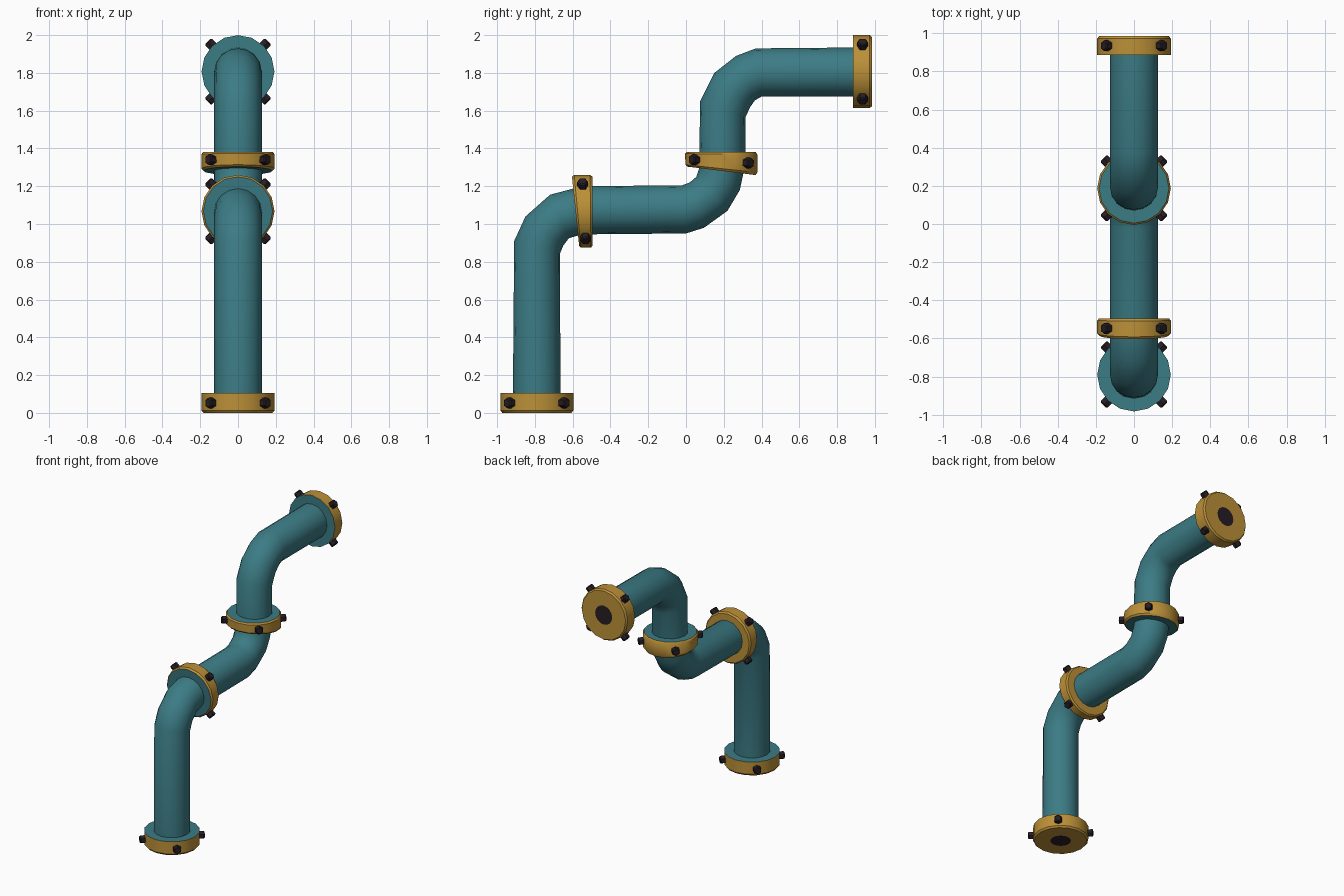
import bpy, bmesh, math
from mathutils import Vector

if "Cube" in bpy.data.objects:
    bpy.data.objects.remove(bpy.data.objects["Cube"])

SIDES = 16
PIPE_R, FLANGE_R = 0.126, 0.193


def material(name, rgb):
    m = bpy.data.materials.new(name)
    m.diffuse_color = (*rgb, 1)
    m.use_nodes = True
    m.node_tree.nodes["Principled BSDF"].inputs["Base Color"].default_value = m.diffuse_color
    return m


TEAL = material("teal paint", (0.045, 0.20, 0.235))
GOLD = material("brass", (0.50, 0.28, 0.04))
DARK = material("dark iron", (0.02, 0.013, 0.019))
MATS = [TEAL, GOLD, DARK]


def finish(bm, name, angle=35):
    bmesh.ops.recalc_face_normals(bm, faces=bm.faces)
    me = bpy.data.meshes.new(name)
    bm.to_mesh(me)
    bm.free()
    for m in MATS:
        me.materials.append(m)
    ob = bpy.data.objects.new(name, me)
    bpy.context.collection.objects.link(ob)
    bpy.ops.object.select_all(action='DESELECT')
    ob.select_set(True)
    bpy.context.view_layer.objects.active = ob
    bpy.ops.object.shade_smooth_by_angle(angle=math.radians(angle))
    return ob


def on_ring(a, b, r, t, s=1.0):
    """Point on a ring that spans the (y, z) points a and b, with x radius r."""
    a, b = Vector((0, *a)), Vector((0, *b))
    return (a + b) / 2 + s * ((a - b) / 2 * math.cos(t) + Vector((r * math.sin(t), 0, 0)))


def ring(bm, a, b, r, s=1.0):
    return [bm.verts.new(on_ring(a, b, r, math.tau * i / SIDES, s)) for i in range(SIDES)]


def skin(bm, rings, mats):
    for r0, r1, m in zip(rings, rings[1:], mats):
        for i in range(SIDES):
            j = (i + 1) % SIDES
            bm.faces.new((r0[i], r0[j], r1[j], r1[i])).material_index = m


def mix(p, q, t):
    return tuple(u + (v - u) * t for u, v in zip(p, q))


# Pipe: each section is given by its two edge points in the y-z plane
sections = [
    ((-0.917, 0.05), (-0.665, 0.05)), ((-0.91, 0.91), (-0.667, 0.845)),
    ((-0.85, 1.04), (-0.65, 0.885)), ((-0.72, 1.155), (-0.62, 0.925)),
    ((-0.55, 1.20), (-0.55, 0.945)), ((-0.02, 1.205), (0.0, 0.95)),
    ((0.02, 1.22), (0.095, 0.98)), ((0.055, 1.25), (0.22, 1.07)),
    ((0.068, 1.29), (0.285, 1.18)), ((0.07, 1.34), (0.315, 1.32)),
    ((0.075, 1.65), (0.315, 1.565)), ((0.15, 1.80), (0.34, 1.62)),
    ((0.265, 1.89), (0.365, 1.655)), ((0.37, 1.93), (0.40, 1.675)),
    ((0.93, 1.935), (0.93, 1.675)),
]
bm = bmesh.new()
rings = [ring(bm, a, b, PIPE_R) for a, b in sections]
skin(bm, rings, [0] * len(rings))
bm.faces.new(rings[0])
bm.faces.new(rings[-1])
finish(bm, "pipe", 40)


def flange(name, a0, b0, a1, b1, chamfer0, face1, open_end):
    """Collar from ring 0 (teal face) to ring 1, with four bolts round the rim."""
    bm = bmesh.new()
    rings, mats = [], []
    if chamfer0:
        rings.append(ring(bm, a0, b0, FLANGE_R, 0.95))
        rings.append(ring(bm, mix(a0, a1, 0.12), mix(b0, b1, 0.12), FLANGE_R))
        mats.append(1)
    else:
        rings.append(ring(bm, a0, b0, FLANGE_R))
    rings.append(ring(bm, mix(a1, a0, 0.12), mix(b1, b0, 0.12), FLANGE_R))
    rings.append(ring(bm, a1, b1, FLANGE_R, 0.95))
    mats += [1, 1]
    if open_end:  # dark bore in the end face
        rings.append(ring(bm, a1, b1, FLANGE_R, 0.37))
        mats.append(1)
    skin(bm, rings, mats)
    bm.faces.new(rings[0]).material_index = 0
    bm.faces.new(rings[-1]).material_index = 2 if open_end else face1
    finish(bm, name)

    # Hexagonal bolts
    am, bmid = mix(a0, a1, 0.5), mix(b0, b1, 0.5)
    bolts = bmesh.new()
    for k in range(4):
        t = math.radians(45 + 90 * k)
        p = on_ring(am, bmid, FLANGE_R, t, 0.93)
        q = on_ring(am, bmid, FLANGE_R, t, 1.17)
        d = (q - p).normalized()
        u = Vector((0, am[0] - bmid[0], am[1] - bmid[1])).cross(Vector((1, 0, 0))).normalized()
        v = d.cross(u).normalized()
        loops = []
        for c, r in ((p, 0.029), (q - d * 0.006, 0.029), (q, 0.022)):
            loops.append([bolts.verts.new(c + r * (u * math.cos(math.tau * i / 6)
                          + v * math.sin(math.tau * i / 6))) for i in range(6)])
        for l0, l1 in zip(loops, loops[1:]):
            for i in range(6):
                j = (i + 1) % 6
                bolts.faces.new((l0[i], l0[j], l1[j], l1[i]))
        bolts.faces.new(loops[0])
        bolts.faces.new(loops[-1])
    for f in bolts.faces:
        f.material_index = 2
    finish(bolts, name + "_bolts", 25)


# End flanges, then the two wedge-shaped joint collars
flange("base_flange", (-0.983, 0.105), (-0.597, 0.105), (-0.983, 0), (-0.597, 0), False, 1, True)
flange("outlet_flange", (0.885, 2.0), (0.885, 1.614), (0.985, 2.0), (0.985, 1.614), False, 1, True)
flange("lower_collar", (-0.605, 1.26), (-0.565, 0.875), (-0.495, 1.26), (-0.495, 0.875), True, 1, False)
flange("upper_collar", (-0.005, 1.382), (0.378, 1.382), (-0.003, 1.305), (0.378, 1.258), True, 0, False)
